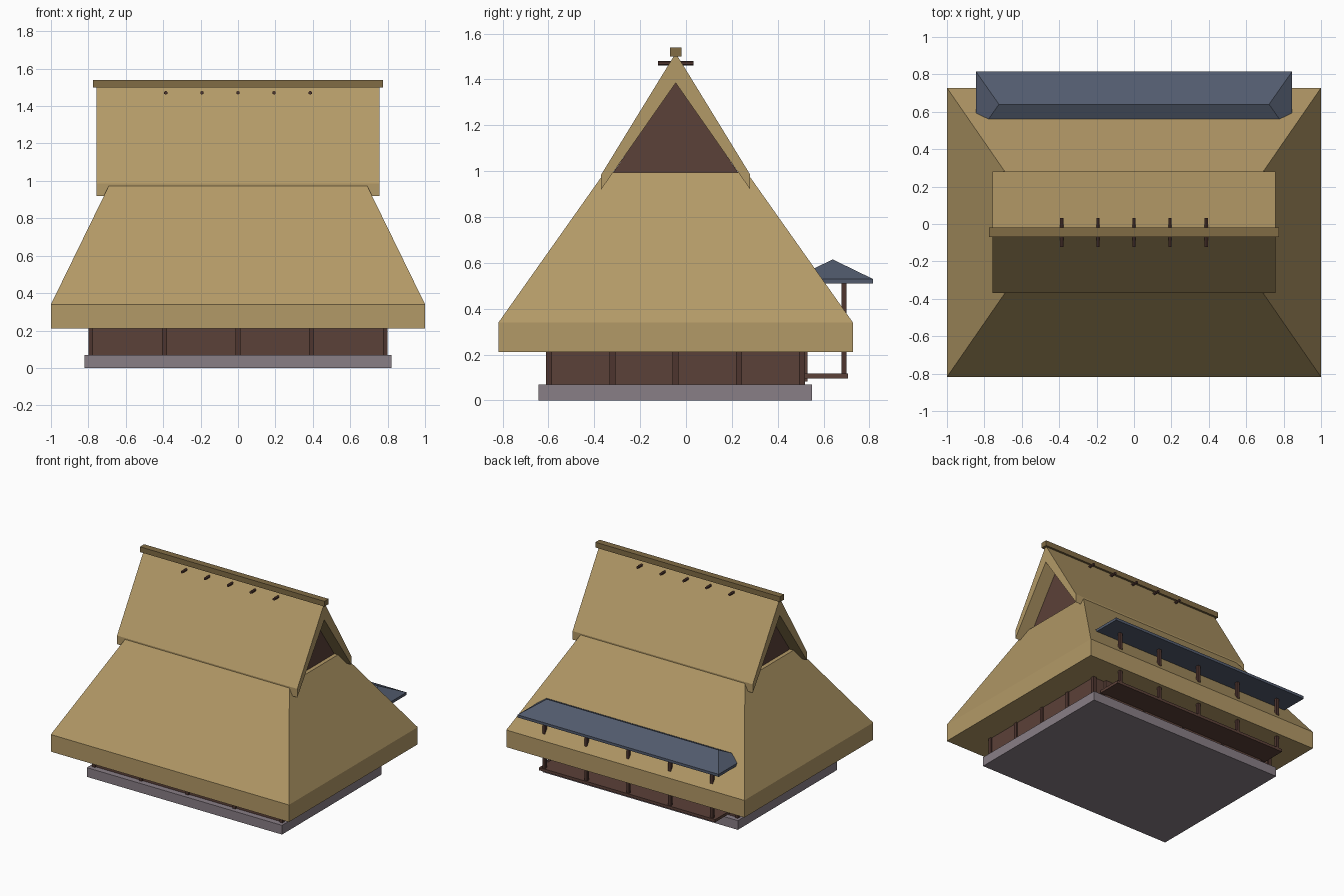
import bpy
from math import pi

if "Cube" in bpy.data.objects:
    bpy.data.objects.remove(bpy.data.objects["Cube"])

CY = -0.045  # centre line of the house in y


def material(name, rgb):
    m = bpy.data.materials.new(name)
    m.diffuse_color = (*rgb, 1)
    m.use_nodes = True
    m.node_tree.nodes["Principled BSDF"].inputs["Base Color"].default_value = m.diffuse_color
    return m


THATCH = material("thatch", (0.45, 0.32, 0.135))
RIDGE = material("ridge_thatch", (0.22, 0.15, 0.06))
WOOD = material("wood", (0.105, 0.052, 0.04))
DARK = material("dark_wood", (0.075, 0.035, 0.028))
STONE = material("stone", (0.25, 0.21, 0.24))
SLATE = material("slate", (0.085, 0.105, 0.155))


def mesh(name, verts, faces, mat):
    me = bpy.data.meshes.new(name)
    me.from_pydata(verts, [], faces)
    me.materials.append(mat)
    ob = bpy.data.objects.new(name, me)
    bpy.context.collection.objects.link(ob)
    return ob


def stack(name, rings, cy, mat):
    """Closed solid from rectangular rings (half_x, half_y, z), bottom to top."""
    verts = [(sx * hx, cy + sy * hy, z) for hx, hy, z in rings
             for sx, sy in ((-1, -1), (1, -1), (1, 1), (-1, 1))]
    n = len(rings)
    faces = [(3, 2, 1, 0), tuple(range(4 * n - 4, 4 * n))]
    for k in range(n - 1):
        for i in range(4):
            j = (i + 1) % 4
            faces.append((4 * k + i, 4 * k + j, 4 * k + 4 + j, 4 * k + 4 + i))
    return mesh(name, verts, faces, mat)


def box(name, x0, x1, y0, y1, z0, z1, mat):
    ob = stack(name, [((x1 - x0) / 2, (y1 - y0) / 2, z0),
                      ((x1 - x0) / 2, (y1 - y0) / 2, z1)], (y0 + y1) / 2, mat)
    ob.location.x = (x0 + x1) / 2
    return ob


def post(name, x, y, z0, z1, w, mat):
    return box(name, x - w / 2, x + w / 2, y - w / 2, y + w / 2, z0, z1, mat)


def extrude_x(name, profile, x0, x1, mat):
    """Extrude a (y, z) profile along x."""
    n = len(profile)
    verts = [(x, CY + y, z) for x in (x0, x1) for y, z in profile]
    faces = [tuple(reversed(range(n))), tuple(range(n, 2 * n))]
    faces += [(i, (i + 1) % n, n + (i + 1) % n, n + i) for i in range(n)]
    return mesh(name, verts, faces, mat)


# stone base and timber walls
box("stone_base", -0.82, 0.82, -0.643, 0.549, 0, 0.07, STONE)
box("walls", -0.79, 0.79, -0.598, 0.508, 0.07, 0.22, WOOD)

# wall posts on all sides
for i in range(5):
    x = -0.787 + i * 0.3935
    y = -0.597 + i * 0.276
    for s in (-1, 1):
        post("wall_post_long_side", x, CY + s * 0.552, 0.07, 0.215, 0.026, DARK)
        if 0 < i < 4:
            post("wall_post_short_side", s * 0.787, y, 0.07, 0.215, 0.026, DARK)

# lower hipped thatch roof with thick eave
stack("lower_roof", [(1, 0.773, 0.21), (1, 0.773, 0.34), (0.68, 0.31, 0.995)], CY, THATCH)

# upper gable roof and gable infill
extrude_x("upper_roof", [(0, 1.515), (-0.325, 0.985), (-0.325, 0.92), (0, 1.385),
                         (0.325, 0.92), (0.325, 0.985)], -0.757, 0.757, THATCH)
extrude_x("gable_wall", [(-0.275, 0.99), (0.275, 0.99), (0, 1.39)], -0.65, 0.65, WOOD)

# ridge cap and the cross poles beneath it
box("ridge_cap", -0.775, 0.775, CY - 0.025, CY + 0.025, 1.5, 1.54, RIDGE)
for i in range(5):
    bpy.ops.mesh.primitive_cylinder_add(vertices=6, radius=0.01, depth=0.155,
                                        location=(-0.386 + i * 0.193, CY, 1.471),
                                        rotation=(pi / 2, 0, 0))
    bpy.context.object.name = "ridge_pole"
    bpy.context.object.data.materials.append(DARK)

# rear veranda: door panels, floor, posts and slate canopy
for i in range(4):
    x = -0.705 + i * 0.3525
    box("rear_door_panel", x + 0.008, x + 0.3445, 0.505, 0.53, 0.083, 0.215, WOOD)
box("veranda_floor", -0.74, 0.74, 0.52, 0.707, 0.096, 0.117, WOOD)
for i in range(5):
    post("veranda_post", -0.705 + i * 0.3525, 0.69, 0.105, 0.53, 0.022, DARK)
canopy = [(x, y, z) for z in (0.51, 0.53)
          for x, y in ((-0.845, 0.465), (0.845, 0.465), (0.845, 0.815), (-0.845, 0.815))]
canopy += [(-0.722, 0.64, 0.615), (0.722, 0.64, 0.615)]
mesh("veranda_canopy", canopy,
     [(3, 2, 1, 0), (0, 1, 5, 4), (1, 2, 6, 5), (2, 3, 7, 6), (3, 0, 4, 7),
      (4, 5, 9, 8), (5, 6, 9), (6, 7, 8, 9), (7, 4, 8)], SLATE)
